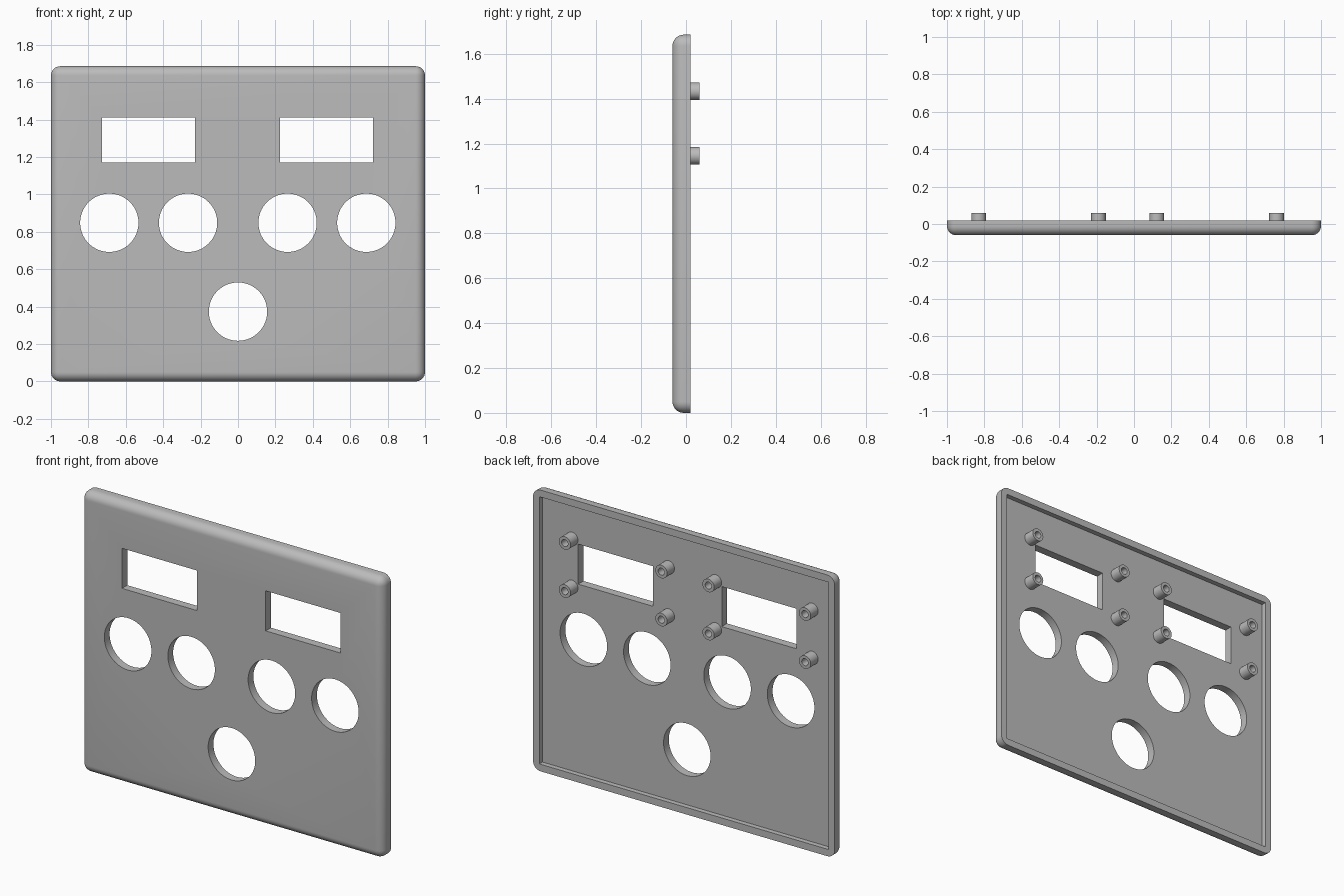
import bpy, bmesh, math
from mathutils import Matrix, Vector

old = bpy.data.objects.get("Cube")
if old:
    bpy.data.objects.remove(old, do_unlink=True)

HEIGHT, FRONT, BACK, TIP = 1.685, -0.06, 0.02, 0.06
FLOOR, RIM, ROUND = -0.01, 0.042, 0.05

grey = bpy.data.materials.new("plastic_grey")
grey.use_nodes = True
grey.diffuse_color = (0.5, 0.5, 0.5, 1)
grey.node_tree.nodes["Principled BSDF"].inputs["Base Color"].default_value = (0.5, 0.5, 0.5, 1)


def make(name, bm):
    bmesh.ops.recalc_face_normals(bm, faces=bm.faces)
    mesh = bpy.data.meshes.new(name)
    bm.to_mesh(mesh)
    bm.free()
    mesh.materials.append(grey)
    obj = bpy.data.objects.new(name, mesh)
    bpy.context.collection.objects.link(obj)
    return obj


def box(x0, x1, y0, y1, z0, z1):
    bm = bmesh.new()
    centre = Vector((x0 + x1, y0 + y1, z0 + z1)) / 2
    size = Matrix.Diagonal((x1 - x0, y1 - y0, z1 - z0, 1))
    bmesh.ops.create_cube(bm, size=1, matrix=Matrix.Translation(centre) @ size)
    return bm


def select(obj):
    bpy.ops.object.select_all(action="DESELECT")
    obj.select_set(True)
    bpy.context.view_layer.objects.active = obj


def smooth(obj):
    select(obj)
    bpy.ops.object.shade_smooth_by_angle(angle=math.radians(35))


def cut(target, bm):
    cutter = make("cutter", bm)
    cutter.hide_render = True
    mod = target.modifiers.new("cut", "BOOLEAN")
    mod.operation, mod.solver, mod.object = "DIFFERENCE", "EXACT", cutter
    select(target)
    bpy.ops.object.modifier_apply(modifier=mod.name)
    bpy.data.objects.remove(cutter, do_unlink=True)


# Faceplate: rounded everywhere except around the flat back
bm = box(-1, 1, FRONT, BACK, 0, HEIGHT)
edges = [e for e in bm.edges if any(v.co.y < 0 for v in e.verts)]
bmesh.ops.bevel(bm, geom=edges, offset=ROUND, offset_type="OFFSET",
                segments=8, profile=0.5, affect="EDGES")
plate = make("faceplate", bm)

# Shallow recess leaving a rim around the back
cut(plate, box(RIM - 1, 1 - RIM, FLOOR, 0.2, RIM, HEIGHT - RIM))

# Display windows
for left, right in ((-0.727, -0.23), (0.225, 0.722)):
    cut(plate, box(left, right, -0.2, 0.2, 1.171, 1.411))

# Round openings
for x, z in ((-0.688, 0.848), (-0.267, 0.848), (0.265, 0.848), (0.686, 0.848), (0, 0.373)):
    bm = bmesh.new()
    place = Matrix.Translation((x, 0, z)) @ Matrix.Rotation(math.pi / 2, 4, "X")
    bmesh.ops.create_cone(bm, cap_ends=True, segments=64, radius1=0.156,
                          radius2=0.156, depth=0.4, matrix=place)
    cut(plate, bm)
smooth(plate)

# Hollow standoff, turned from a profile of radius and depth
bm = bmesh.new()
profile = [(0.039, FLOOR - 0.005), (0.039, TIP), (0.021, TIP),
           (0.021, FLOOR + 0.002), (0, FLOOR + 0.002)]
verts = [bm.verts.new((r, y, 0)) for r, y in profile]
lines = [bm.edges.new(pair) for pair in zip(verts, verts[1:])]
bmesh.ops.spin(bm, geom=verts + lines, cent=(0, 0, 0), axis=(0, 1, 0),
               angle=math.tau, steps=32)
bmesh.ops.remove_doubles(bm, verts=bm.verts, dist=0.0001)
standoff = make("standoff", bm)
smooth(standoff)

# Four standoffs around each window
spots = [(x, z) for x in (-0.83, -0.19, 0.122, 0.762) for z in (1.145, 1.433)]
for i, (x, z) in enumerate(spots):
    post = standoff if i == 0 else standoff.copy()
    if i:
        bpy.context.collection.objects.link(post)
    post.name = f"standoff_{i + 1}"
    post.location = (x, 0, z)
